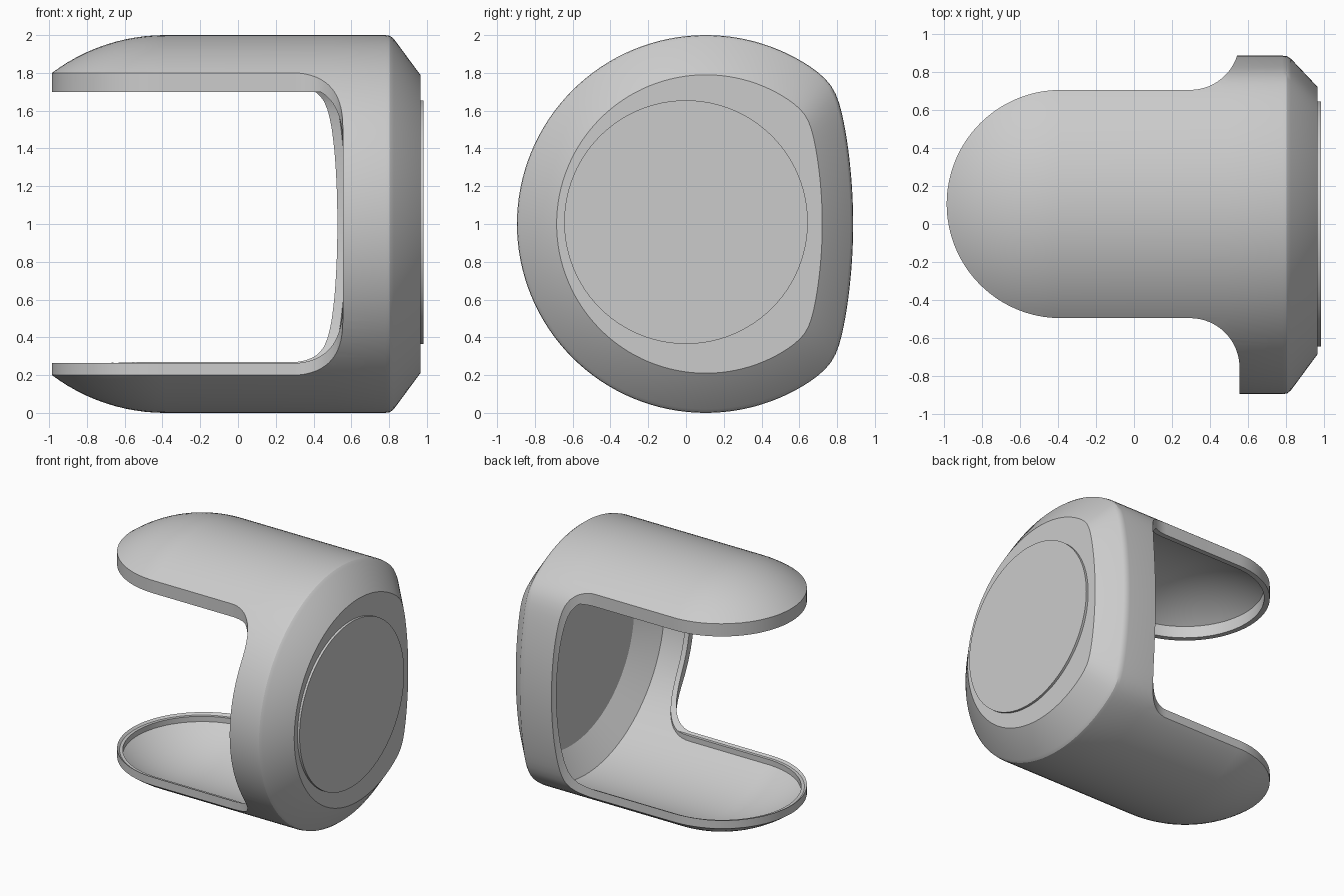
import bpy, bmesh
from math import sin, cos, pi, sqrt, radians

cube = bpy.data.objects.get("Cube")
if cube:
    bpy.data.objects.remove(cube)

grey = bpy.data.materials.new("plain grey")
grey.use_nodes = True
grey.diffuse_color = (0.6, 0.6, 0.6, 1)
grey.node_tree.nodes["Principled BSDF"].inputs["Base Color"].default_value = (0.6, 0.6, 0.6, 1)

CY, CZ = 0.105, 1.0      # axis of the round body
CX = -0.385              # centre of the domed end
SEG = 128


def loft(name, rings):
    """Closed solid through equal-length rings of points."""
    bm = bmesh.new()
    loops = [[bm.verts.new(p) for p in ring] for ring in rings]
    n = len(loops[0])
    for a, b in zip(loops, loops[1:]):
        for i in range(n):
            j = (i + 1) % n
            bm.faces.new((a[i], a[j], b[j], b[i]))
    bm.faces.new(loops[0])
    bm.faces.new(loops[-1])
    bmesh.ops.recalc_face_normals(bm, faces=bm.faces)
    mesh = bpy.data.meshes.new(name)
    bm.to_mesh(mesh)
    bm.free()
    mesh.materials.append(grey)
    obj = bpy.data.objects.new(name, mesh)
    bpy.context.scene.collection.objects.link(obj)
    return obj


def section(x, scale):
    """Round section with a flatter, softly cornered back."""
    pts = []
    for i in range(SEG):
        a = 2 * pi * i / SEG
        back = -2.22 * cos(a) + sqrt(9 - (2.22 * sin(a)) ** 2)
        r = scale * (1 + back ** -34) ** (-1 / 34)
        pts.append((x, CY + r * cos(a), CZ + r * sin(a)))
    return pts


def body(name, radius, end):
    """Domed end, straight barrel, then the given closing rings."""
    steps = 20
    rings = []
    for i in range(steps + 1):
        a = radians(62) * (1 - i / steps)
        rings.append(section(CX - radius * sin(a), radius * cos(a)))
    return loft(name, rings + [section(x, s) for x, s in end])


def outline(name, off):
    """Plan shape: two tongues, flared with fillets into the ring."""
    half, fil, fx = 0.6, 0.26, 0.295
    side = [(1.3, 1.4), (fx + fil + off, 1.4)]
    for i in range(17):
        a = pi / 2 * i / 16
        side.append((fx + (fil + off) * cos(a), half + fil - (fil + off) * sin(a)))
    for i in range(32):
        a = pi / 2 * i / 32
        side.append((CX - (half - off) * sin(a), (half - off) * cos(a)))
    pts = side + [(CX - half + off, 0)] + [(x, -y) for x, y in reversed(side)]
    return loft(name, [[(x, CY + y, z) for x, y in pts] for z in (-0.5, 2.5)])


def box(name, z0, z1):
    base = [(-2, -2), (2, -2), (2, 2), (-2, 2)]
    return loft(name, [[(x, y, z) for x, y in base] for z in (z0, z1)])


def combine(obj, tool, operation):
    mod = obj.modifiers.new(operation.lower(), 'BOOLEAN')
    mod.operation, mod.object, mod.solver = operation, tool, 'EXACT'
    bpy.context.view_layer.update()
    deps = bpy.context.evaluated_depsgraph_get()
    mesh = bpy.data.meshes.new_from_object(obj.evaluated_get(deps))
    obj.modifiers.clear()
    obj.data = mesh
    bpy.data.objects.remove(tool)


# Outer housing with chamfered end, trimmed to the plan shape
shell = body("housing_shell", 1.0, [(0.5, 1), (0.78, 1), (0.805, 0.996),
                                    (0.825, 0.98), (0.965, 0.79)])
combine(shell, outline("plan_trim", 0), 'INTERSECT')

# Deep hollow, set in from the edge so a lip remains
hollow = body("deep_hollow", 0.97, [(0.5, 0.97), (0.79, 0.97), (0.92, 0.78)])
combine(hollow, outline("lip_trim", 0.04), 'INTERSECT')
combine(shell, hollow, 'DIFFERENCE')

# Opening through the lip, level along the tongues
opening = body("lip_opening", 0.95, [(0.5, 0.95), (0.76, 0.95), (0.9, 0.76)])
combine(opening, box("level_trim", 0.25, 1.7), 'INTERSECT')
combine(shell, opening, 'DIFFERENCE')

# Round plate on the chamfered end
disc = loft("end_disc", [[(x, 0.645 * cos(2 * pi * i / 96), 1.01 + 0.645 * sin(2 * pi * i / 96))
                          for i in range(96)] for x in (0.95, 0.983)])

for obj in (shell, disc):
    bpy.ops.object.select_all(action='DESELECT')
    obj.select_set(True)
    bpy.context.view_layer.objects.active = obj
    bpy.ops.object.shade_smooth_by_angle(angle=radians(28))
